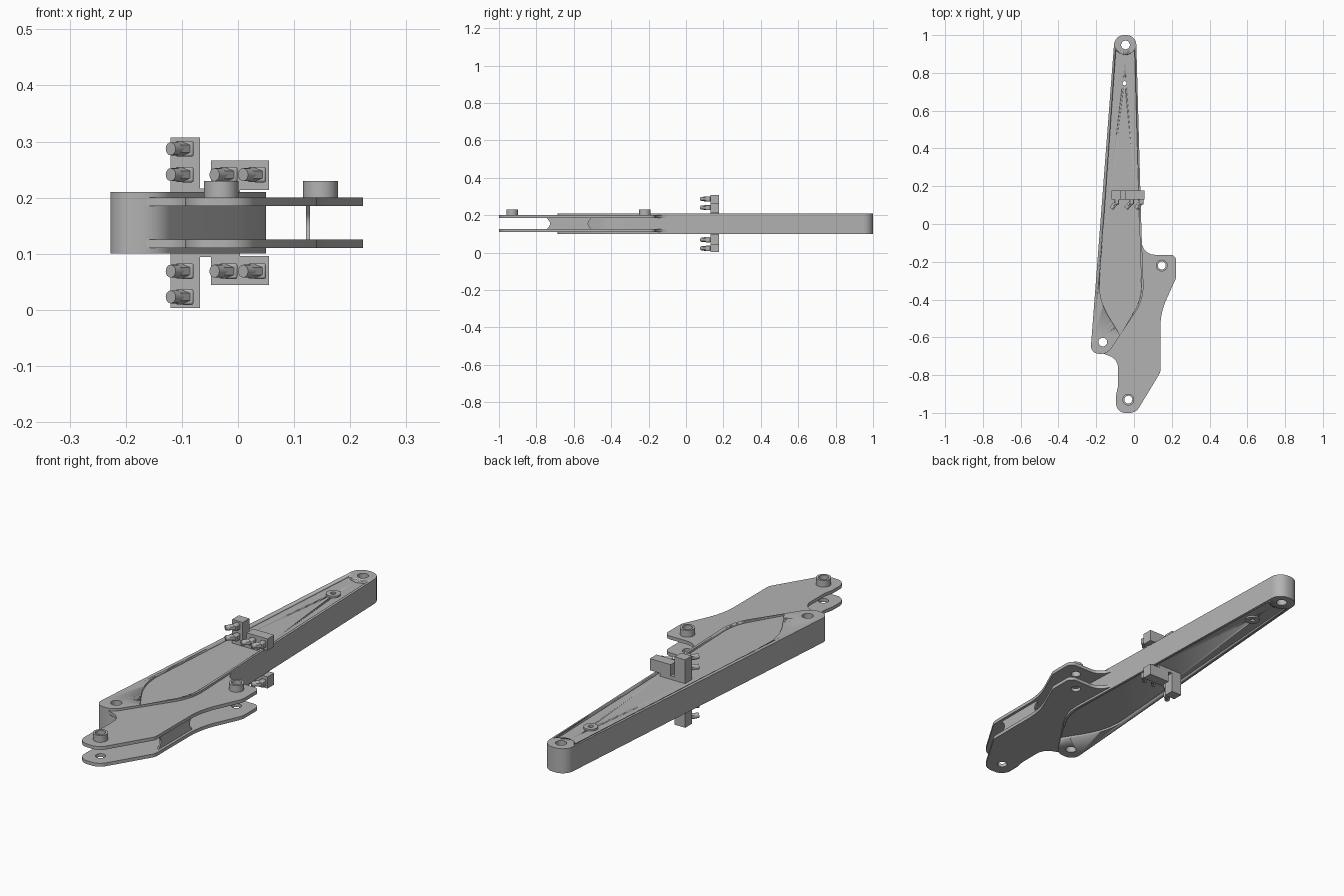
import bpy, bmesh, math
from mathutils import Vector, Matrix

cube = bpy.data.objects.get("Cube")
if cube:
    bpy.data.objects.remove(cube, do_unlink=True)

steel = bpy.data.materials.new("plain_grey_metal")
steel.use_nodes = True
GREY = (0.45, 0.45, 0.45, 1)
steel.diffuse_color = GREY
steel.node_tree.nodes["Principled BSDF"].inputs["Base Color"].default_value = GREY

MID = 0.155  # height of the mirror plane between upper and lower halves


def finish(name, mesh):
    obj = bpy.data.objects.new(name, mesh)
    bpy.context.scene.collection.objects.link(obj)
    mesh.materials.clear()
    mesh.materials.append(steel)
    bpy.ops.object.select_all(action="DESELECT")
    obj.select_set(True)
    bpy.context.view_layer.objects.active = obj
    bpy.ops.object.shade_smooth_by_angle(angle=math.radians(30))
    return obj


def rounded(corners, steps=10):
    """Polygon of (x, y, radius) corners with filleted arcs."""
    out = []
    for i, (x, y, r) in enumerate(corners):
        p = Vector((x, y))
        a = Vector(corners[i - 1][:2]) - p
        b = Vector(corners[(i + 1) % len(corners)][:2]) - p
        half = a.angle(b) / 2
        t = min(r / math.tan(half), 0.49 * a.length, 0.49 * b.length)
        if r == 0:
            out.append(p)
            continue
        a.normalize()
        b.normalize()
        centre = p + (a + b).normalized() * (t / math.cos(half))
        start, end = p + a * t - centre, p + b * t - centre
        turn = start.angle_signed(end)
        for k in range(steps + 1):
            out.append(centre + Matrix.Rotation(-turn * k / steps, 2) @ start)
    return out


def ring(x, y, r, n=32):
    return [Vector((x + r * math.cos(math.tau * k / n), y + r * math.sin(math.tau * k / n)))
            for k in range(n)]


def slab(name, loops, z0, z1, turn=None):
    """Flat plate: first loop is the outline, the others are holes."""
    curve = bpy.data.curves.new(name, "CURVE")
    curve.dimensions = "2D"
    curve.fill_mode = "BOTH"
    curve.extrude = (z1 - z0) / 2
    for loop in loops:
        spline = curve.splines.new("POLY")
        spline.points.add(len(loop) - 1)
        for point, co in zip(spline.points, loop):
            point.co = (co.x, co.y, 0, 1)
        spline.use_cyclic_u = True
    temp = bpy.data.objects.new("temp", curve)
    mesh = bpy.data.meshes.new_from_object(temp)
    bpy.data.objects.remove(temp)
    mesh.transform(Matrix.Translation((0, 0, (z0 + z1) / 2)))
    if turn:
        mesh.transform(turn)
    bm = bmesh.new()
    bm.from_mesh(mesh)
    bmesh.ops.remove_doubles(bm, verts=bm.verts, dist=1e-5)
    bmesh.ops.recalc_face_normals(bm, faces=bm.faces)
    bm.to_mesh(mesh)
    bm.free()
    return finish(name, mesh)


def box(name, x, y, z):
    bm = bmesh.new()
    bmesh.ops.create_cube(bm, size=1)
    for v in bm.verts:
        v.co = [lo + (c + 0.5) * (hi - lo) for c, (lo, hi) in zip(v.co, (x, y, z))]
    mesh = bpy.data.meshes.new(name)
    bm.to_mesh(mesh)
    bm.free()
    return finish(name, mesh)


def rod(name, a, b, r, sides):
    a, b = Vector(a), Vector(b)
    bm = bmesh.new()
    bmesh.ops.create_cone(bm, cap_ends=True, segments=sides, radius1=r, radius2=r,
                          depth=(b - a).length)
    bm.transform(Matrix.Translation((a + b) / 2) @ (b - a).to_track_quat("Z", "Y").to_matrix().to_4x4())
    mesh = bpy.data.meshes.new(name)
    bm.to_mesh(mesh)
    bm.free()
    return finish(name, mesh)


# Pin positions
tip_pin, heel_pin, oil_port = (-0.045, 0.948), (-0.165, -0.625), (-0.05, 0.745)
lug_pin, nose_pin = (0.147, -0.22), (-0.03, -0.93)

# Tapered main beam with a shallow panel sunk into both faces
beam_outline = rounded([
    (-0.102, 1.0, 0.053), (0.011, 1.0, 0.053), (0.04, -0.05, 0), (0.053, -0.4, 0.25),
    (-0.14, -0.687, 0.06), (-0.231, -0.687, 0.058)])
panel_outline = rounded([
    (-0.096, 0.92, 0), (-0.075, 0.903, 0.03), (-0.045, 0.892, 0.05), (-0.015, 0.903, 0.03),
    (0.003, 0.92, 0), (0.03, -0.05, 0), (0.041, -0.395, 0.25), (-0.074, -0.588, 0),
    (-0.19, -0.4, 0.45)])
beam = slab("main_beam", [beam_outline, ring(*tip_pin, 0.023), ring(*heel_pin, 0.023),
                          ring(*oil_port, 0.011)], 0.1, 0.21)
for z0, z1 in ((0.2005, 0.23), (0.08, 0.1095)):
    cutter = slab("panel_cutter", [panel_outline], z0, z1)
    cutter.hide_render = True
    cut = beam.modifiers.new("panel", "BOOLEAN")
    cut.operation, cut.solver, cut.object = "DIFFERENCE", "EXACT", cutter
    bpy.context.view_layer.objects.active = beam
    bpy.ops.object.modifier_apply(modifier=cut.name)
    bpy.data.objects.remove(cutter, do_unlink=True)

# Pair of lug plates
lug_outline = rounded([
    (0.0, -0.02, 0), (0.038, -0.03, 0), (0.045, -0.163, 0.085), (0.223, -0.163, 0.03),
    (0.223, -0.285, 0.06), (0.14, -0.47, 0.35), (0.14, -0.785, 0.05), (0.01, -1.0, 0.06),
    (-0.095, -1.0, 0.06), (-0.094, -0.9, 0.05), (-0.085, -0.86, 0.05),
    (-0.085, -0.715, 0.13), (-0.17, -0.684, 0), (-0.12, -0.6, 0)])
for side, z0, z1 in (("upper", 0.185, 0.2), ("lower", 0.11, 0.125)):
    slab(side + "_lug_plate", [lug_outline, ring(*lug_pin, 0.021), ring(*nose_pin, 0.021)], z0, z1)

# Pin bosses on the upper plate
for name, pin in (("lug_boss", lug_pin), ("nose_boss", nose_pin)):
    slab(name, [ring(*pin, 0.031), ring(*pin, 0.021)], 0.2, 0.23)

# Thin web with scooped ends joining the plates
yz_turn = Matrix(((0, 0, 1, 0), (1, 0, 0, 0), (0, 1, 0, 0), (0, 0, 0, 1)))
web_outline = rounded([
    (-0.745, 0.124, 0), (-0.505, 0.124, 0), (-0.53, MID, 0.04), (-0.505, 0.186, 0),
    (-0.745, 0.186, 0), (-0.72, MID, 0.04)])
slab("plate_web", [web_outline], 0.121, 0.128, yz_turn)

# Matching fittings above and below the beam
for side, s in (("upper", 1), ("lower", -1)):
    def span(lo, hi):
        return sorted((MID + s * (lo - MID), MID + s * (hi - MID)))

    slab(side + "_port_ring", [ring(*oil_port, 0.03), ring(*oil_port, 0.011)], *span(0.2, 0.208))
    depth = (0.13, 0.177)
    box(side + "_tall_block", (-0.12, -0.068), depth, span(0.199, 0.307))
    box(side + "_wide_block", (-0.048, 0.055), depth, span(0.214, 0.266))
    box(side + "_bracket_foot", (-0.07, 0.004), depth, span(0.199, 0.216))
    for x, height in ((-0.09, 0.287), (-0.09, 0.241), (-0.012, 0.241), (0.039, 0.241)):
        z = MID + s * (height - MID)
        body = box(side + "_elbow", (x - 0.012, x + 0.011), (0.103, 0.131), (z - 0.014, z + 0.014))
        bevel = body.modifiers.new("soft_edges", "BEVEL")
        bevel.width, bevel.segments = 0.004, 2
        rod(side + "_hose_nut", (x - 0.002, 0.113, z), (x - 0.019, 0.097, z), 0.0135, 6)
        rod(side + "_hose_end", (x - 0.015, 0.1, z), (x - 0.03, 0.082, z), 0.0115, 16)
